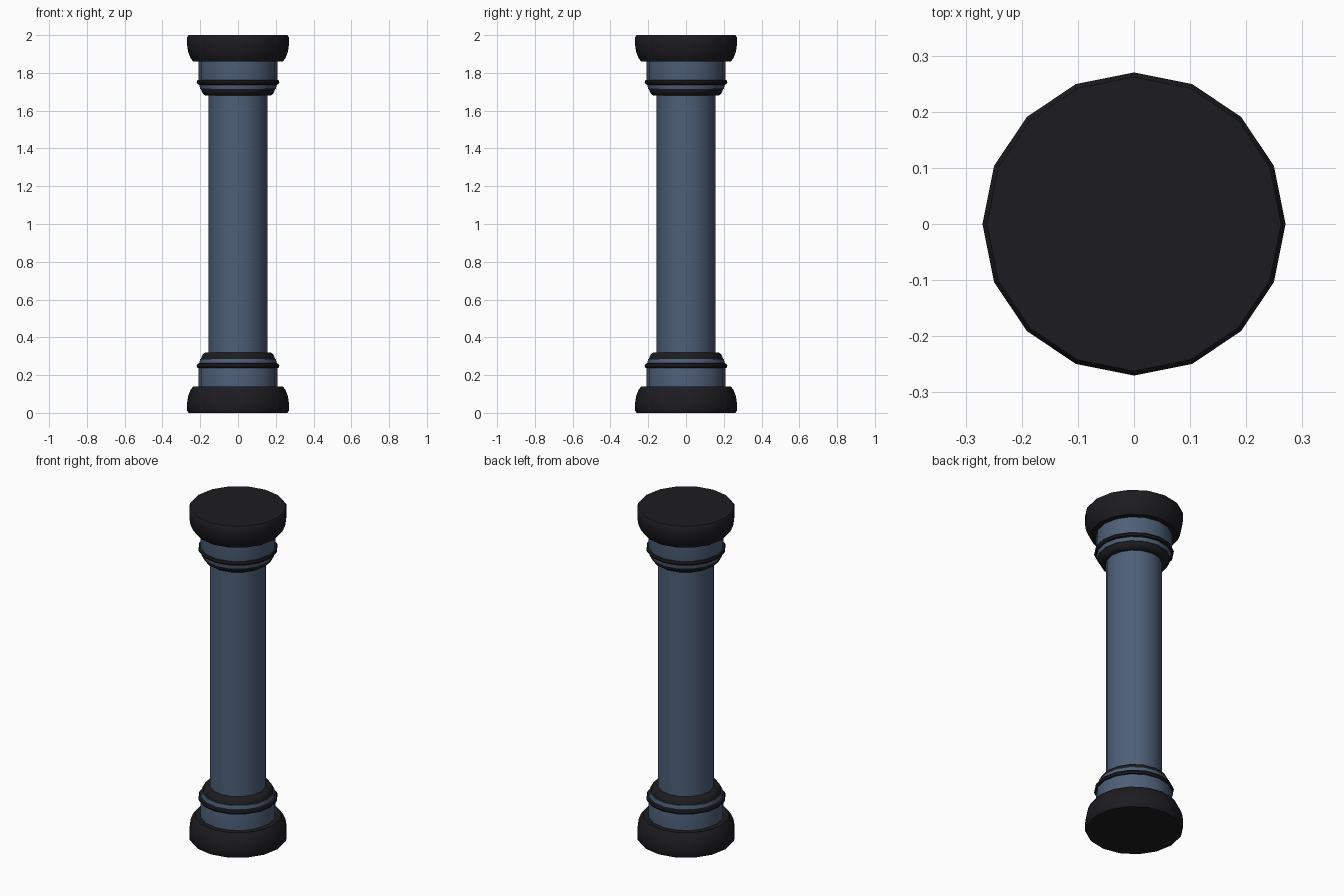
import bpy, bmesh, math

if "Cube" in bpy.data.objects:
    bpy.data.objects.remove(bpy.data.objects["Cube"])

SIDES = 16


def material(name, rgb):
    m = bpy.data.materials.new(name)
    m.diffuse_color = (*rgb, 1)
    m.use_nodes = True
    m.node_tree.nodes["Principled BSDF"].inputs["Base Color"].default_value = m.diffuse_color
    return m


blue = material("slate_blue", (0.075, 0.115, 0.185))
black = material("near_black", (0.012, 0.012, 0.015))


def lathe(name, profile, mat, flip=False):
    """Turn a (radius, z) profile, listed bottom to top, into a capped solid."""
    if flip:
        profile = [(r, 2 - z) for r, z in reversed(profile)]
    bm = bmesh.new()
    rings = [[bm.verts.new((r * math.cos(2 * math.pi * i / SIDES),
                            r * math.sin(2 * math.pi * i / SIDES), z))
              for i in range(SIDES)] for r, z in profile]
    for a, b in zip(rings, rings[1:]):
        for i in range(SIDES):
            j = (i + 1) % SIDES
            bm.faces.new((a[i], a[j], b[j], b[i]))
    bm.faces.new(rings[0][::-1])
    bm.faces.new(rings[-1])
    mesh = bpy.data.meshes.new(name)
    bm.to_mesh(mesh)
    bm.free()
    mesh.materials.append(mat)
    ob = bpy.data.objects.new(name, mesh)
    bpy.context.collection.objects.link(ob)
    bpy.ops.object.select_all(action='DESELECT')
    ob.select_set(True)
    bpy.context.view_layer.objects.active = ob
    bpy.ops.object.shade_smooth_by_angle(angle=math.radians(40))


# Shaft
lathe("shaft", [(0.155, 0.30), (0.155, 1.70)], blue)

# Base and its mirrored copy at the top
for prefix, flip in (("base", False), ("capital", True)):
    # Heavy rounded plinth
    lathe(prefix + "_plinth", [(0.262, 0), (0.27, 0.012), (0.27, 0.05), (0.264, 0.09),
                               (0.252, 0.12), (0.238, 0.14)], black, flip)
    # Blue drum
    lathe(prefix + "_drum", [(0.208, 0.13), (0.208, 0.25), (0.2, 0.285)], blue, flip)
    # Thin black band
    lathe(prefix + "_band", [(0.205, 0.236), (0.215, 0.239), (0.219, 0.249),
                             (0.215, 0.259), (0.205, 0.263)], black, flip)
    # Sloping black collar against the shaft
    lathe(prefix + "_collar", [(0.196, 0.28), (0.194, 0.295), (0.185, 0.312),
                               (0.172, 0.32)], black, flip)
